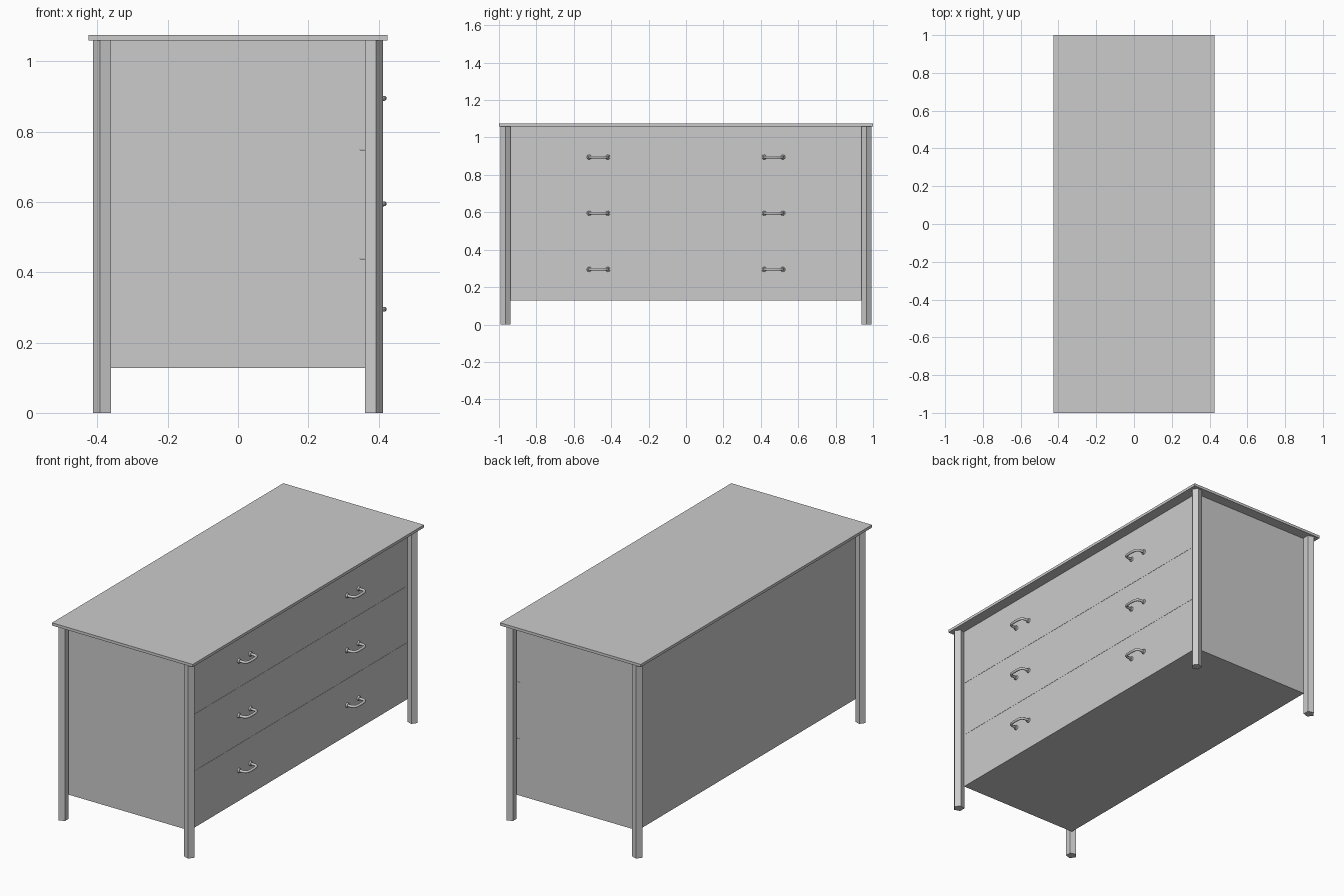
import bpy, bmesh, math
from mathutils import Matrix

if "Cube" in bpy.data.objects:
    bpy.data.objects.remove(bpy.data.objects["Cube"])


def box(name, lo, hi):
    bm = bmesh.new()
    bmesh.ops.create_cube(bm, size=1)
    for v in bm.verts:
        v.co = [lo[i] + (v.co[i] + 0.5) * (hi[i] - lo[i]) for i in range(3)]
    return finish(name, bm)


def finish(name, bm):
    me = bpy.data.meshes.new(name)
    bm.to_mesh(me)
    bm.free()
    ob = bpy.data.objects.new(name, me)
    bpy.context.collection.objects.link(ob)
    return ob


X, Y, Z0, Z1, TOP = 0.367, 0.942, 0.128, 1.06, 1.075

# Table top and carcass
box("top_board", (-0.426, -1, Z1), (0.426, 1, TOP))
box("carcass", (-X, -Y, Z0), (X - 0.02, Y, Z1))

# Three drawer fronts with hairline gaps
step = (Z1 - Z0) / 3
for i in range(3):
    z = Z0 + i * step
    box(f"drawer_front_{i + 1}", (X - 0.02, -Y, z),
        (X, Y, z + step - (0.001 if i < 2 else 0)))

# Five-sided corner legs, one ridge pointing outward in x
for sx in (-1, 1):
    for sy in (-1, 1):
        bm = bmesh.new()
        ring = [bm.verts.new((sx * (0.384 + 0.0284 * math.cos(a)),
                              sy * 0.965 + sx * 0.0284 * math.sin(a), 0))
                for a in (k * math.tau / 5 for k in range(5))]
        face = bm.faces.new(ring)
        ext = bmesh.ops.extrude_face_region(bm, geom=[face])["geom"]
        bmesh.ops.translate(bm, vec=(0, 0, Z1), verts=[
            g for g in ext if isinstance(g, bmesh.types.BMVert)])
        bmesh.ops.recalc_face_normals(bm, faces=bm.faces)
        finish(f"leg_{'left' if sx < 0 else 'right'}_{'front' if sy < 0 else 'back'}", bm)


# Drawer pull: bowed tube with a round rosette at each end
def pull(name, y, z):
    half = [(X, 0.050), (X + 0.030, 0.049), (X + 0.041, 0.043), (X + 0.047, 0.032),
            (X + 0.049, 0.012)]
    path = half + [(x, -d) for x, d in reversed(half)]
    bm = bmesh.new()
    n, r = 12, 0.007
    rings = []
    for i, (px, py) in enumerate(path):
        a, b = path[max(i - 1, 0)], path[min(i + 1, len(path) - 1)]
        t = math.atan2(b[1] - a[1], b[0] - a[0])
        rings.append([bm.verts.new((px - math.sin(t) * r * math.cos(k * math.tau / n),
                                    y + py + math.cos(t) * r * math.cos(k * math.tau / n),
                                    z + r * math.sin(k * math.tau / n))) for k in range(n)])
    for p, q in zip(rings, rings[1:]):
        for k in range(n):
            bm.faces.new((p[k], p[(k + 1) % n], q[(k + 1) % n], q[k]))
    for d in (-0.05, 0.05):
        bmesh.ops.create_cone(bm, cap_ends=True, segments=16, radius1=0.013, radius2=0.011,
                              depth=0.008, matrix=Matrix.Translation((X + 0.004, y + d, z))
                              @ Matrix.Rotation(math.pi / 2, 4, 'Y'))
    bmesh.ops.recalc_face_normals(bm, faces=bm.faces)
    ob = finish(name, bm)
    bpy.ops.object.select_all(action='DESELECT')
    ob.select_set(True)
    bpy.context.view_layer.objects.active = ob
    bpy.ops.object.shade_smooth_by_angle(angle=math.radians(40))


for i in range(3):
    for side, y in (("left", -0.468), ("right", 0.468)):
        pull(f"drawer_pull_{side}_{i + 1}", y, 0.295 + 0.3 * i)
